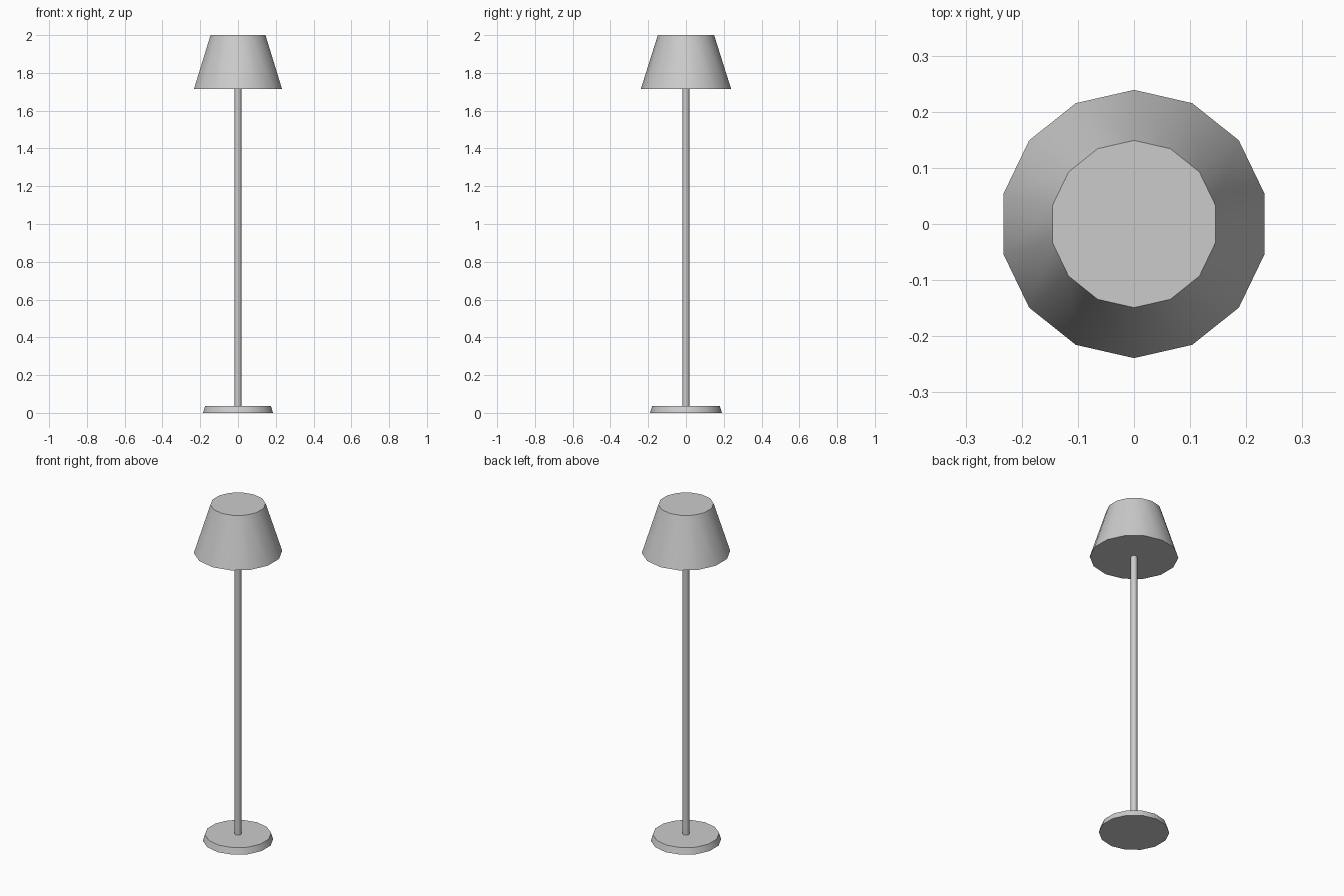
import bpy
import math

if "Cube" in bpy.data.objects:
    bpy.data.objects.remove(bpy.data.objects["Cube"])

SIDES = 14

grey = bpy.data.materials.new("light_grey")
grey.diffuse_color = (0.6, 0.6, 0.6, 1)
grey.use_nodes = True
grey.node_tree.nodes["Principled BSDF"].inputs["Base Color"].default_value = grey.diffuse_color


def frustum(name, r_bottom, r_top, z_bottom, z_top):
    """Capped tapered cylinder standing between two heights."""
    bpy.ops.mesh.primitive_cone_add(
        vertices=SIDES, radius1=r_bottom, radius2=r_top,
        depth=z_top - z_bottom, location=(0, 0, (z_bottom + z_top) / 2))
    ob = bpy.context.object
    ob.name = name
    ob.data.materials.append(grey)
    bpy.ops.object.shade_smooth_by_angle(angle=math.radians(40))
    return ob


# Low tapered foot, thin pole, closed conical shade
frustum("base", 0.19, 0.179, 0.0, 0.037)
frustum("pole", 0.018, 0.018, 0.037, 1.715)
frustum("lampshade", 0.239, 0.149, 1.715, 2.0)
